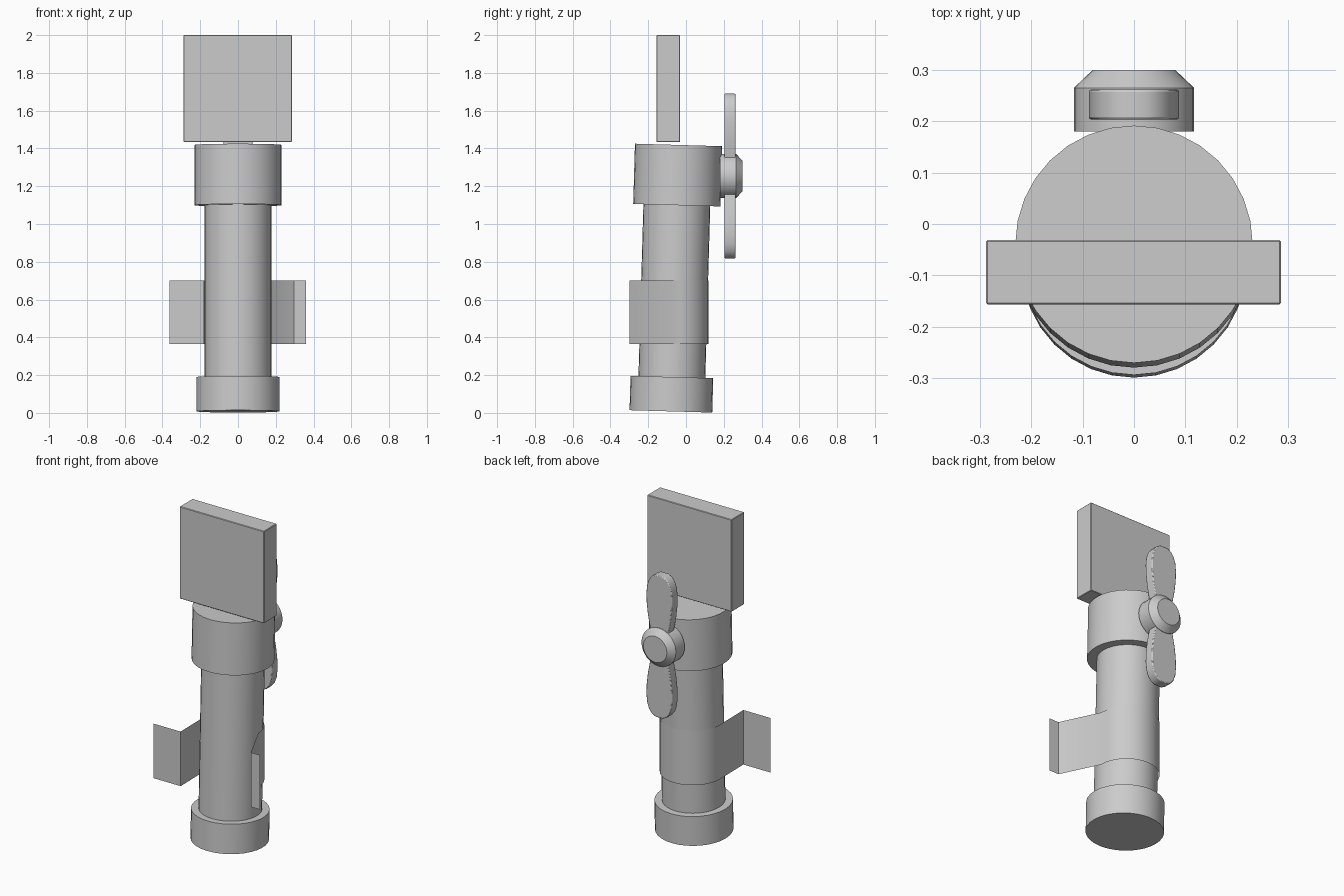
import bpy, bmesh, math
from mathutils import Matrix, Vector

if "Cube" in bpy.data.objects:
    bpy.data.objects.remove(bpy.data.objects["Cube"])

TILT = Matrix.Translation((0, -0.08, 0.008)) @ Matrix.Rotation(math.radians(-1.65), 4, 'X')


def finish(name, bm, matrix=None, smooth=True):
    bmesh.ops.remove_doubles(bm, verts=bm.verts, dist=1e-5)
    if matrix:
        bmesh.ops.transform(bm, matrix=matrix, verts=bm.verts)
    bmesh.ops.recalc_face_normals(bm, faces=bm.faces)
    mesh = bpy.data.meshes.new(name)
    bm.to_mesh(mesh)
    bm.free()
    ob = bpy.data.objects.new(name, mesh)
    bpy.context.collection.objects.link(ob)
    if smooth:
        bpy.ops.object.select_all(action='DESELECT')
        ob.select_set(True)
        bpy.context.view_layer.objects.active = ob
        bpy.ops.object.shade_smooth_by_angle(angle=math.radians(30))
    return ob


def lathe(name, profile, matrix, sides=32):
    """Solid of revolution around z from (radius, height) points."""
    bm = bmesh.new()
    rings = [[bm.verts.new((r * math.cos(a), r * math.sin(a), h))
              for a in (2 * math.pi * i / sides for i in range(sides))]
             for r, h in profile]
    for lo, hi in zip(rings, rings[1:]):
        for i in range(sides):
            j = (i + 1) % sides
            bm.faces.new((lo[i], lo[j], hi[j], hi[i]))
    bm.faces.new(rings[0])
    bm.faces.new(rings[-1])
    return finish(name, bm, matrix)


def bevel(ob, width, segments=1):
    mod = ob.modifiers.new("edge_bevel", 'BEVEL')
    mod.width, mod.segments = width, segments
    mod.limit_method = 'ANGLE'
    mod.angle_limit = math.radians(50)


# Slightly leaning body
lathe("base_cap", [(0.219, 0.0), (0.219, 0.182)], TILT)
lathe("main_tube", [(0.177, 0.18), (0.177, 1.095)], TILT)
lathe("top_collar", [(0.231, 1.092), (0.231, 1.411)], TILT)

# Upright rectangular plate
bm = bmesh.new()
bmesh.ops.create_cube(bm, size=1)
plate = finish("top_plate", bm,
               Matrix.Translation((-0.001, -0.094, 1.717)) @ Matrix.Diagonal((0.574, 0.125, 0.566, 1)),
               smooth=False)
bevel(plate, 0.003)

# Thin clip sheet wrapped round the back of the tube, with uneven wings
arc = [(-0.184 * math.cos(math.pi * i / 16), -0.065 + 0.184 * math.sin(math.pi * i / 16))
       for i in range(17)]
path = [(-0.363, -0.30), (-0.18, -0.30)] + arc + [(0.297, -0.30), (0.361, -0.30)]
bm = bmesh.new()
low = [bm.verts.new((x, y, 0.365)) for x, y in path]
high = [bm.verts.new((x, y, 0.70)) for x, y in path]
for i in range(len(path) - 1):
    bm.faces.new((low[i], low[i + 1], high[i + 1], high[i]))
finish("clip_sheet", bm)

# Propeller hub on the back of the collar
BACK = Matrix.Translation((0, 0, 1.254)) @ Matrix.Rotation(math.radians(-90), 4, 'X')
lathe("propeller_hub", [(0.117, 0.18), (0.117, 0.265), (0.08, 0.30)], BACK)

# Two rounded propeller blades
half = [(0.055, 0.06), (0.066, 0.12), (0.078, 0.18), (0.086, 0.25), (0.088, 0.31),
        (0.083, 0.36), (0.07, 0.398), (0.05, 0.423), (0.025, 0.436)]
outline = half + [(-x, z) for x, z in reversed(half)]
for name, turn in (("upper_blade", 0), ("lower_blade", 180)):
    bm = bmesh.new()
    face = bm.faces.new([bm.verts.new((x, 0.203, z)) for x, z in outline])
    ext = bmesh.ops.extrude_face_region(bm, geom=[face], use_keep_orig=True)
    bmesh.ops.translate(bm, vec=Vector((0, 0.059, 0)),
                        verts=[v for v in ext["geom"] if isinstance(v, bmesh.types.BMVert)])
    blade = finish(name, bm, Matrix.Translation((0, 0, 1.254)) @ Matrix.Rotation(math.radians(turn), 4, 'Y'))
    bevel(blade, 0.005, 2)
